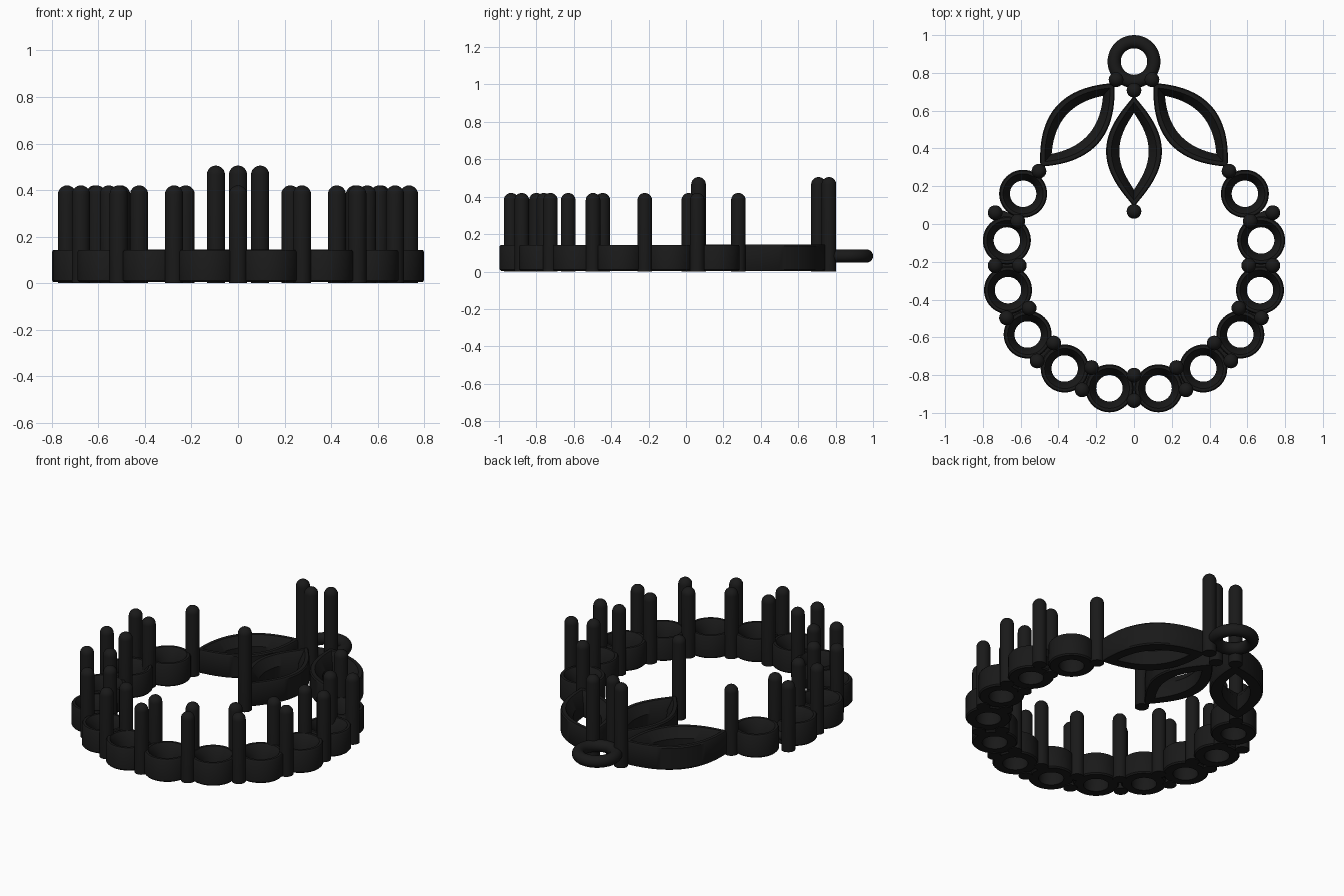
import bpy, bmesh, math
from mathutils import Vector

if "Cube" in bpy.data.objects:
    bpy.data.objects.remove(bpy.data.objects["Cube"])

metal = bpy.data.materials.new("dark_metal")
metal.diffuse_color = (0.01, 0.01, 0.01, 1)
metal.use_nodes = True
metal.node_tree.nodes["Principled BSDF"].inputs["Base Color"].default_value = metal.diffuse_color


def finish(ob):
    ob.data.materials.append(metal)
    bpy.ops.object.select_all(action='DESELECT')
    ob.select_set(True)
    bpy.context.view_layer.objects.active = ob
    bpy.ops.object.shade_smooth_by_angle(angle=math.radians(35))


def loft(name, sections, loc, angle=0.0, power=0.5, n=48, ring=True):
    """Loft stacked outlines (a, b, z); power 0.5 = ellipse, about 1 = marquise."""
    bm = bmesh.new()
    loops = []
    for a, b, z in sections:
        loop = []
        for i in range(n):
            t = 2 * math.pi * i / n
            s = math.sin(t)
            loop.append(bm.verts.new((a * math.cos(t),
                                      b * math.copysign(abs(s) ** (2 * power), s), z)))
        loops.append(loop)
    pairs = list(zip(loops, loops[1:]))
    if ring:
        pairs.append((loops[-1], loops[0]))
    else:
        bm.faces.new(loops[0])
        bm.faces.new(loops[-1])
    for p, q in pairs:
        for i in range(n):
            j = (i + 1) % n
            bm.faces.new((p[i], p[j], q[j], q[i]))
    bmesh.ops.recalc_face_normals(bm, faces=bm.faces)
    me = bpy.data.meshes.new(name)
    bm.to_mesh(me)
    bm.free()
    ob = bpy.data.objects.new(name, me)
    bpy.context.collection.objects.link(ob)
    ob.location = loc
    ob.rotation_euler.z = angle
    finish(ob)


def prong(name, x, y, top, r=0.039):
    # straight pin with a domed tip
    sec = [(r, r, 0.0)]
    for k in range(7):
        a = math.radians(k * 14)
        sec.append((r * math.cos(a), r * math.cos(a), top - r + r * math.sin(a)))
    loft(name, sec, (x, y, 0), n=24, ring=False)


def bar(name, p, q):
    # short wire joining a pair of prongs
    p, q = Vector((*p, 0.06)), Vector((*q, 0.06))
    d = q - p
    bpy.ops.mesh.primitive_cylinder_add(vertices=16, radius=0.025, depth=d.length,
                                        location=(p + q) / 2,
                                        rotation=d.to_track_quat('Z', 'Y').to_euler())
    ob = bpy.context.object
    ob.name = name
    finish(ob)


# settings: bottom, outer wall, rim, sloped seat, hole
round_profile = [(r, r, z) for r, z in
                 [(0.12, 0.004), (0.127, 0.012), (0.127, 0.134), (0.121, 0.143),
                  (0.106, 0.143), (0.07, 0.09), (0.07, 0.004)]]
marquise_profile = [(0.288, 0.142, 0.004), (0.295, 0.148, 0.012), (0.295, 0.148, 0.137),
                    (0.288, 0.142, 0.145), (0.26, 0.12, 0.145),
                    (0.205, 0.078, 0.09), (0.205, 0.078, 0.004)]

bezels = [(0.13, -0.87), (0.367, -0.765), (0.563, -0.585),
          (0.667, -0.35), (0.673, -0.087), (0.587, 0.16)]
prong_pairs = [((0.225, -0.76), (0.275, -0.878)), ((0.425, -0.63), (0.513, -0.725)),
               ((0.555, -0.445), (0.675, -0.497)), ((0.607, -0.22), (0.735, -0.22)),
               ((0.615, 0.015), (0.735, 0.06))]

for side, s in (("right", 1), ("left", -1)):
    for i, (x, y) in enumerate(bezels):
        loft(f"round_bezel_{side}_{i}", round_profile, (s * x, y, 0))
    for i, (p, q) in enumerate(prong_pairs):
        p, q = (s * p[0], p[1]), (s * q[0], q[1])
        prong(f"inner_prong_{side}_{i}", *p, 0.42)
        prong(f"outer_prong_{side}_{i}", *q, 0.42)
        bar(f"prong_bar_{side}_{i}", p, q)
    prong(f"end_prong_{side}", s * 0.503, 0.28, 0.42)
    prong(f"tall_prong_{side}", s * 0.095, 0.764, 0.505)
    # side leaf settings
    loft(f"leaf_bezel_{side}", marquise_profile, (s * 0.30, 0.525, 0),
         angle=-s * 0.847, power=1.0, n=64)

# bottom prong pair on the centre line
prong("inner_prong_centre", 0, -0.80, 0.42)
prong("outer_prong_centre", 0, -0.935, 0.42)
bar("prong_bar_centre", (0, -0.80), (0, -0.935))

# hanging centre leaf with its tall prongs
loft("leaf_bezel_centre", marquise_profile, (0, 0.385, 0),
     angle=math.pi / 2, power=1.12, n=64)
prong("tall_prong_top", 0, 0.708, 0.505)
prong("tall_prong_bottom", 0, 0.067, 0.505)

# hanging loop
bpy.ops.mesh.primitive_torus_add(major_radius=0.105, minor_radius=0.035,
                                 major_segments=48, minor_segments=20,
                                 location=(0, 0.86, 0.083))
bpy.context.object.name = "hanging_loop"
finish(bpy.context.object)
